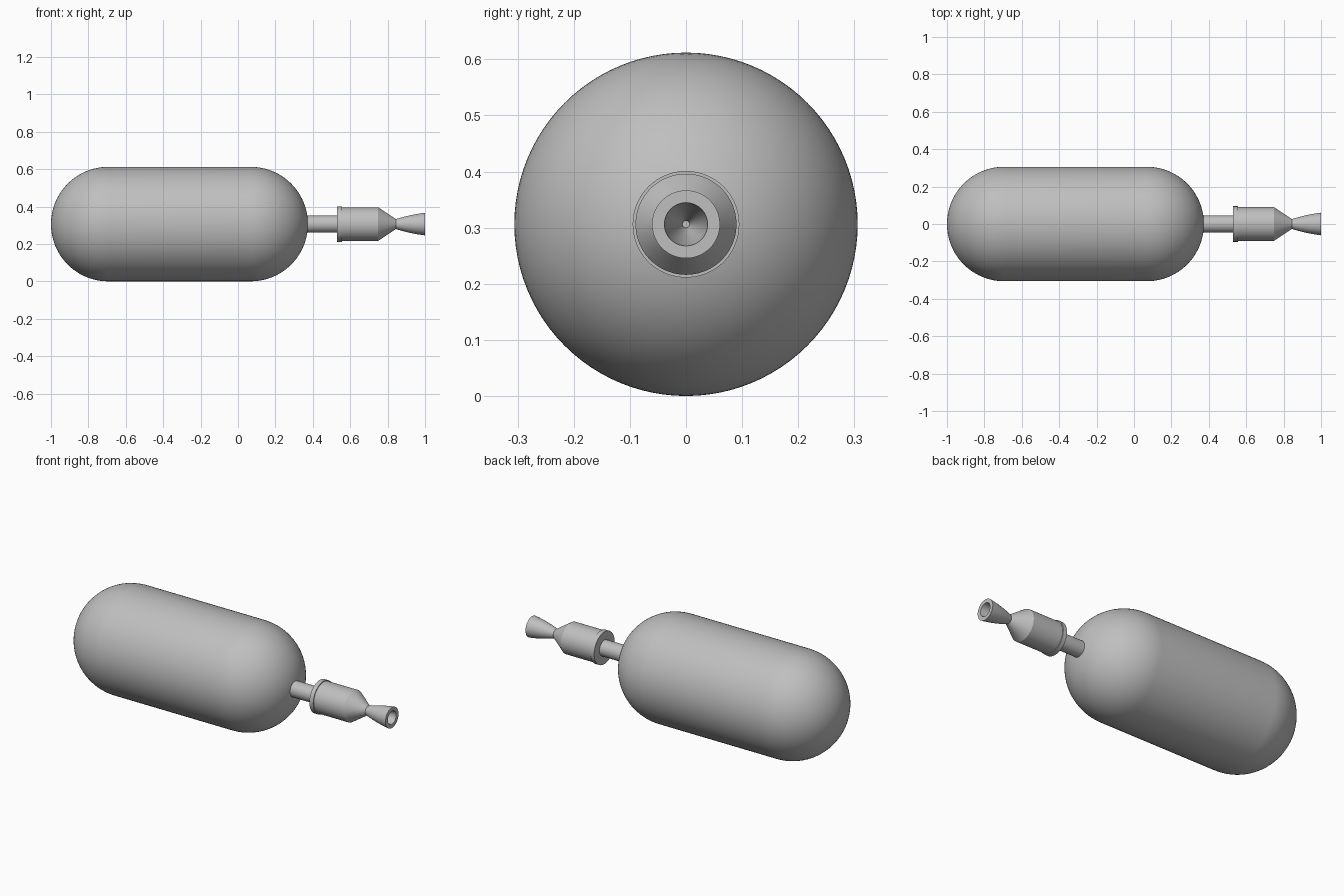
import bpy, bmesh
from math import sin, cos, pi, radians
from mathutils import Vector

cube = bpy.data.objects.get("Cube")
if cube:
    bpy.data.objects.remove(cube, do_unlink=True)

AXIS_Z = 0.306
TANK_R = 0.306

grey = bpy.data.materials.new("plain grey")
grey.use_nodes = True
colour = (0.52, 0.52, 0.52, 1)
grey.diffuse_color = colour
grey.node_tree.nodes["Principled BSDF"].inputs["Base Color"].default_value = colour


def lathe(name, profile, steps=96, angle=30):
    """Spin (x, radius) points about the long axis."""
    bm = bmesh.new()
    verts = [bm.verts.new((x, 0, r)) for x, r in profile]
    edges = [bm.edges.new(pair) for pair in zip(verts, verts[1:])]
    bmesh.ops.spin(bm, geom=verts + edges, cent=Vector(), axis=(1, 0, 0),
                   angle=2 * pi, steps=steps)
    bmesh.ops.remove_doubles(bm, verts=bm.verts, dist=0.00005)
    bmesh.ops.recalc_face_normals(bm, faces=bm.faces)
    mesh = bpy.data.meshes.new(name)
    bm.to_mesh(mesh)
    bm.free()
    obj = bpy.data.objects.new(name, mesh)
    obj.location.z = AXIS_Z
    mesh.materials.append(grey)
    bpy.context.collection.objects.link(obj)
    bpy.ops.object.select_all(action="DESELECT")
    obj.select_set(True)
    bpy.context.view_layer.objects.active = obj
    bpy.ops.object.shade_smooth_by_angle(angle=radians(angle))
    return obj


def dome(centre, start, end, count=24):
    angles = [start + (end - start) * i / count for i in range(count + 1)]
    return [(centre + TANK_R * cos(a), TANK_R * max(sin(a), 0)) for a in angles]


# Pressure tank with two hemispherical ends
lathe("tank", dome(-1 + TANK_R, pi, pi / 2) + dome(0.068, pi / 2, 0))

# Feed pipe from tank to chamber
lathe("feed_pipe", [(0.34, 0), (0.34, 0.046), (0.54, 0.046), (0.54, 0)], 64)

# Injector flange
lathe("flange", [(0.53, 0), (0.53, 0.095), (0.555, 0.095), (0.555, 0)])

# Combustion chamber tapering to the throat
lathe("chamber", [(0.545, 0), (0.545, 0.09), (0.749, 0.09),
                  (0.845, 0.026), (0.845, 0.006), (0.75, 0.006), (0.75, 0)], angle=25)

# Flared nozzle: outer bell, flat lip, then hollow inside
steps = 10
bell = []
for i in range(steps + 1):
    t = i / steps
    bell.append((0.843 + 0.157 * t, 0.026 + 0.0345 * (1.45 * t - 0.45 * t * t)))
bore = [(1 - 0.157 * i / steps, 0.0385 - 0.0325 * (i / steps) ** 1.3)
        for i in range(steps + 1)]
lathe("nozzle", bell + bore + [bell[0]])
